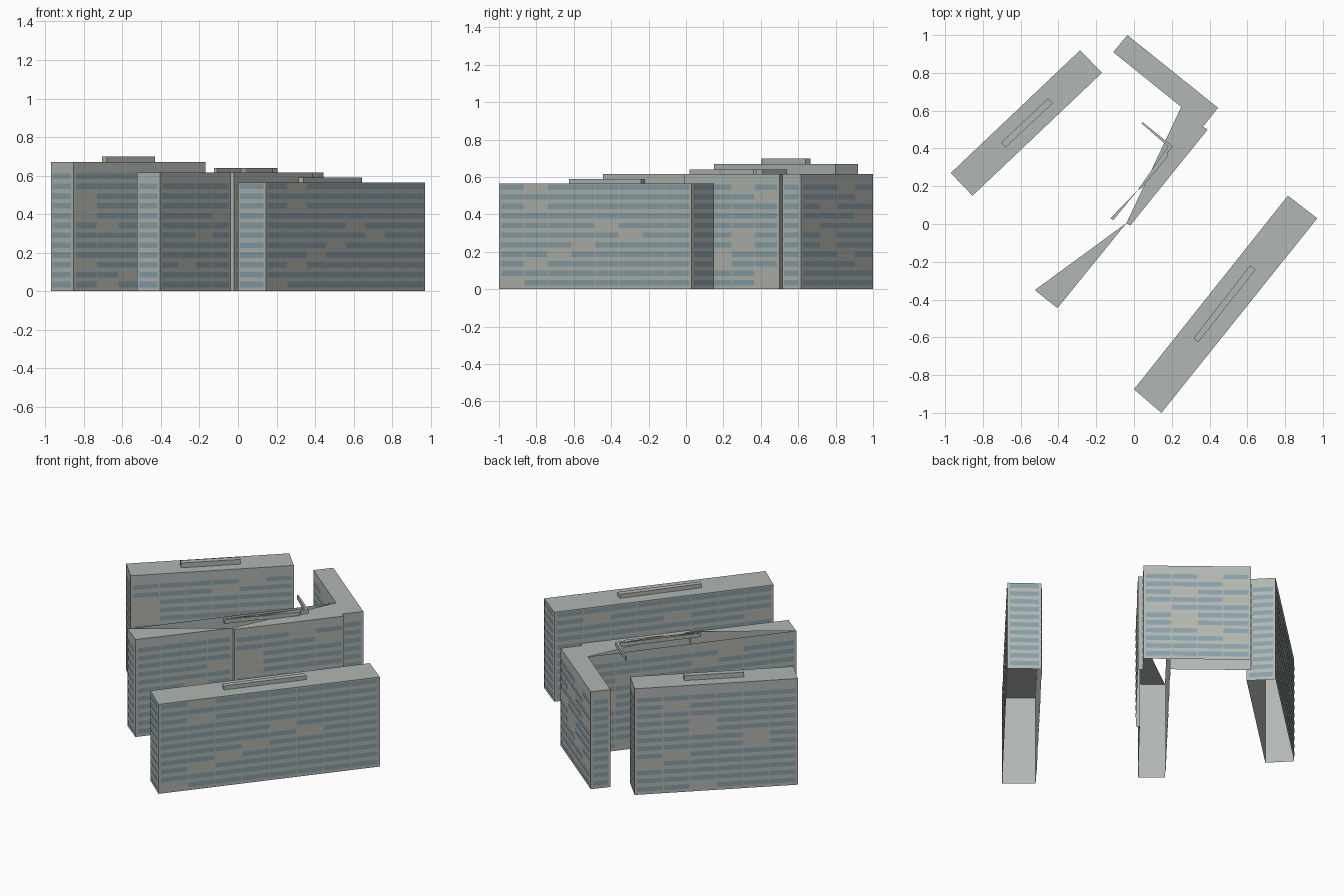
import bpy, bmesh, random
from mathutils import Vector

random.seed(4)
cube = bpy.data.objects.get("Cube")
if cube:
    bpy.data.objects.remove(cube, do_unlink=True)


def material(name, rgb):
    m = bpy.data.materials.new(name)
    m.use_nodes = True
    m.diffuse_color = (*rgb, 1)
    m.node_tree.nodes["Principled BSDF"].inputs["Base Color"].default_value = (*rgb, 1)
    return m


CONCRETE = material("grey concrete", (0.445, 0.475, 0.45))
PANEL = material("warm grey panel", (0.46, 0.455, 0.40))
GLASS = material("blue grey glass", (0.25, 0.35, 0.40))

ROW_STEP, ROW_START, ROW_HEIGHT, BAY = 0.051, 0.02, 0.029, 0.158


def finish(name, bm, mats):
    mesh = bpy.data.meshes.new(name)
    bm.to_mesh(mesh)
    bm.free()
    for m in mats:
        mesh.materials.append(m)
    obj = bpy.data.objects.new(name, mesh)
    bpy.context.collection.objects.link(obj)


def shell(name, outline, z0, z1, caps=None):
    """Walls round an outline, open below, roofed by the listed corner loops."""
    bm = bmesh.new()
    low = [bm.verts.new((x, y, z0)) for x, y in outline]
    top = [bm.verts.new((x, y, z1)) for x, y in outline]
    n = len(outline)
    for i in range(n):
        j = (i + 1) % n
        bm.faces.new((low[i], low[j], top[j], top[i]))
    for cap in caps or [range(n)]:
        bm.faces.new([top[i] for i in cap])
    finish(name, bm, [CONCRETE])


def facade(name, outline, rows, gaps):
    """Panel bands and window plates on every wall long enough for a bay."""
    bm = bmesh.new()
    n = len(outline)
    for i in range(n):
        a, b = (Vector((*outline[k % n], 0)) for k in (i, i + 1))
        length = (b - a).length
        along = (b - a).normalized()
        out = Vector((along.y, -along.x, 0))
        bays = round(length / BAY)
        if bays < 1:
            continue

        def plate(s0, s1, z, depth, mat):
            corners = ((s0, z), (s1, z), (s1, z + ROW_HEIGHT), (s0, z + ROW_HEIGHT))
            f = bm.faces.new([bm.verts.new(a + along * s + out * depth + Vector((0, 0, h)))
                              for s, h in corners])
            f.material_index = mat

        margin = 0.012
        width = (length - 2 * margin) / bays
        for r in range(rows):
            z = ROW_START + r * ROW_STEP
            plate(margin, length - margin, z, 0.0015, 0)
            # One bay in most rows stays blank on the long walls
            blank = random.choice([*range(bays), -1]) if bays > 1 else -1
            if i in gaps:
                blank = -1 if gaps[i][r] == "-" else int(gaps[i][r])
            for c in range(bays):
                if c != blank:
                    s = margin + c * width
                    plate(s + 0.003, s + width - 0.003, z, 0.003, 1)
    finish(name, bm, [PANEL, GLASS])


# Rear slab block
rear = [(-0.97, 0.27), (-0.855, 0.15), (-0.17, 0.80), (-0.285, 0.92)]
shell("rear_block", rear, 0, 0.67)
facade("rear_block_windows", rear, 12, {})
shell("rear_roof_plant", [(-0.705, 0.43), (-0.68, 0.405), (-0.43, 0.64), (-0.455, 0.665)],
      0.67, 0.70)

# Front slab block
front = [(0, -0.875), (0.145, -1.0), (0.97, 0.03), (0.815, 0.15)]
shell("front_block", front, 0, 0.565)
facade("front_block_windows", front, 11, {1: "0-12354-1-1"})
shell("front_roof_plant", [(0.315, -0.605), (0.34, -0.625), (0.645, -0.24), (0.615, -0.22)],
      0.565, 0.59)

# Angled middle block, its roof open along the inner wing
middle = [(-0.525, -0.35), (-0.405, -0.445), (-0.04, 0.005), (-0.02, -0.008), (0.39, 0.50),
          (0.365, 0.515), (0.445, 0.615), (-0.035, 1.0), (-0.11, 0.91), (0.25, 0.62)]
shell("middle_block", middle, 0, 0.615, [(0, 1, 2), range(2, 10)])
facade("middle_block_windows", middle, 11, {1: "--1--2-3---"})
plant = [(-0.125, 0.03), (-0.11, 0.02), (0.02, 0.18), (0.04, 0.19), (0.18, 0.36),
         (0.175, 0.375), (0.205, 0.41), (0.045, 0.54), (0.04, 0.533), (0.18, 0.41)]
shell("middle_roof_plant", plant, 0.615, 0.64, [(0, 1, 2), range(2, 10)])
